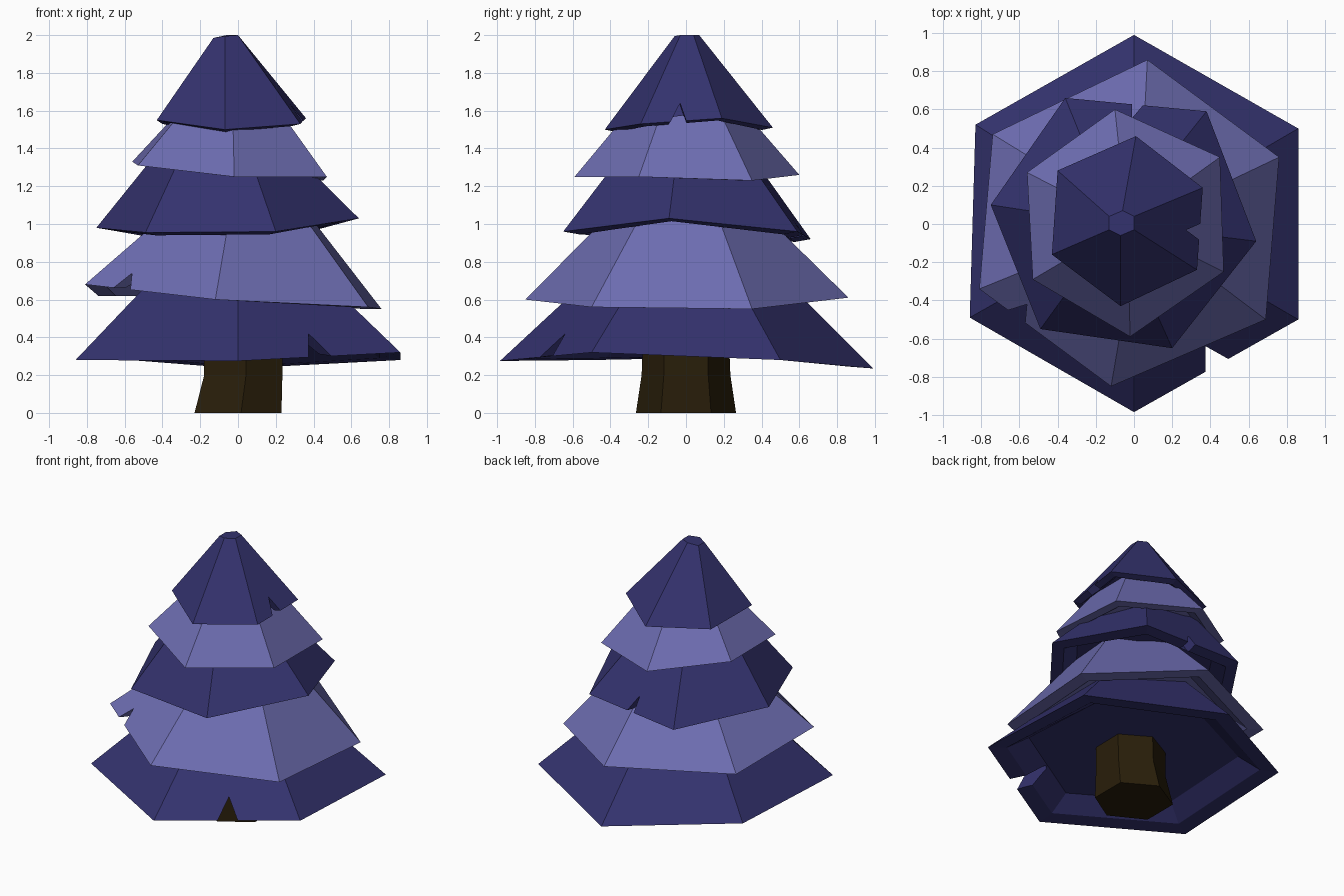
import bpy, bmesh
from mathutils import Vector

if "Cube" in bpy.data.objects:
    bpy.data.objects.remove(bpy.data.objects["Cube"])


def material(name, rgb):
    m = bpy.data.materials.new(name)
    m.diffuse_color = (*rgb, 1)
    m.use_nodes = True
    m.node_tree.nodes["Principled BSDF"].inputs["Base Color"].default_value = m.diffuse_color
    return m


dark = material("dark indigo", (0.034, 0.032, 0.156))
light = material("pale violet", (0.153, 0.152, 0.44))
brown = material("brown bark", (0.022, 0.013, 0.003))


def loft(name, rings, mat):
    """Closed solid through a list of rings with equal vertex counts."""
    bm = bmesh.new()
    rows = [[bm.verts.new(p) for p in r] for r in rings]
    n = len(rows[0])
    for a, b in zip(rows, rows[1:]):
        for i in range(n):
            j = (i + 1) % n
            bm.faces.new((a[i], a[j], b[j], b[i]))
    bm.faces.new(rows[0][::-1])
    bm.faces.new(rows[-1])
    bmesh.ops.recalc_face_normals(bm, faces=bm.faces)
    me = bpy.data.meshes.new(name)
    bm.to_mesh(me)
    bm.free()
    me.materials.append(mat)
    ob = bpy.data.objects.new(name, me)
    bpy.context.collection.objects.link(ob)
    return ob


def cut_notch(ob, a, apex, b, depth, mat):
    """Cut a triangular tear, running inward from the face through a, apex, b."""
    a, apex, b = Vector(a), Vector(apex), Vector(b)
    inward = (apex - (a + b) / 2)
    side = (b - a).normalized()
    inward -= side * inward.dot(side)
    inward.z = 0
    inward.normalize()
    tri = [apex, apex + (a - apex) * 2, apex + (b - apex) * 2]
    cutter = loft("notch_cutter", [[p - inward * 0.15 for p in tri],
                                   [p + inward * depth for p in tri]], mat)
    cutter.hide_render = True
    mod = ob.modifiers.new("notch", 'BOOLEAN')
    mod.operation = 'DIFFERENCE'
    mod.solver = 'EXACT'
    mod.object = cutter
    deps = bpy.context.evaluated_depsgraph_get()
    me = bpy.data.meshes.new_from_object(ob.evaluated_get(deps))
    ob.modifiers.clear()
    ob.data = me
    bpy.data.objects.remove(cutter)


def tier(name, rim, top, mat, rise, lip=0.0, notch=None, depth=0.15):
    """Hexagonal skirt with a thick rim and a shallow hollow underneath."""
    rim = [Vector(p) for p in rim]
    c = sum(rim, Vector()) / len(rim)

    def inset(f, dz):
        return [Vector((c.x + (p.x - c.x) * f, c.y + (p.y - c.y) * f, p.z + dz)) for p in rim]
    ob = loft(name, [inset(0.72, rise), inset(0.87, lip), rim, top], mat)
    if notch:
        cut_notch(ob, *notch, depth, mat)
    return ob


def shrink(rim, f, z, dx=0.0):
    return [(x * f + dx, y * f, z) for x, y, _ in rim]


# Trunk, slightly flared at the foot
def trunk_ring(cx, rx, ry, z):
    return [(cx + x * rx, y * ry, z) for x, y in
            ((0.07, -1), (1, -0.5), (1, 0.5), (0, 1), (-1, 0.5), (-1, -0.5))]


loft("trunk", [trunk_ring(0, 0.23, 0.265, 0), trunk_ring(0.028, 0.207, 0.235, 0.2),
               trunk_ring(0.028, 0.207, 0.225, 0.45)], brown)

# Foliage tiers, bottom to top (clockwise from the back corner)
r1 = [(0, .99, .235), (.86, .5, .28), (.86, -.5, .32), (0, -.985, .275), (-.86, -.49, .28), (-.83, .52, .30)]
tier("foliage_1", r1, shrink(r1, .48, .75), dark, 0.10, 0.01,
     ((.375, -.77, .30), (.38, -.65, .42), (.49, -.70, .30)))

r2 = [(.07, .86, .61), (.76, .35, .55), (.69, -.5, .56), (-.12, -.85, .60), (-.81, -.34, .68), (-.74, .47, .62)]
tier("foliage_2", r2, shrink(r2, .42, 1.1, .015), light, 0.08, 0.0,
     ((-.66, -.45, .66), (-.57, -.43, .74), (-.57, -.52, .65)))

r3 = [(.38, .59, .96), (.64, -.09, 1.03), (.2, -.65, .96), (-.49, -.55, .955), (-.75, .1, .98), (-.36, .66, .92)]
tier("foliage_3", r3, shrink(r3, .46, 1.42, -.05), dark, 0.06, -0.015,
     ((.045, .62, .945), (-.01, .56, 1.04), (-.01, .625, .945)), 0.1)

r4 = [(-.1, .6, 1.26), (.45, .35, 1.23), (.47, -.25, 1.25), (-.02, -.59, 1.25), (-.53, -.29, 1.31), (-.56, .27, 1.33)]
tier("foliage_4", r4, shrink(r4, .45, 1.64, -.02), light, 0.06)

r5 = [(.01, .46, 1.51), (.36, .19, 1.56), (.33, -.24, 1.53), (-.07, -.43, 1.50), (-.43, -.16, 1.55), (-.4, .28, 1.53)]
tip = [(-.06, .07, 2), (0, .04, 2), (0, -.03, 2), (-.07, -.06, 1.995), (-.13, -.03, 1.985), (-.13, .04, 1.985)]
tier("foliage_5", r5, tip, dark, 0.04, -0.012,
     ((.34, -.08, 1.545), (.295, -.03, 1.64), (.345, 0, 1.55)), 0.08)
